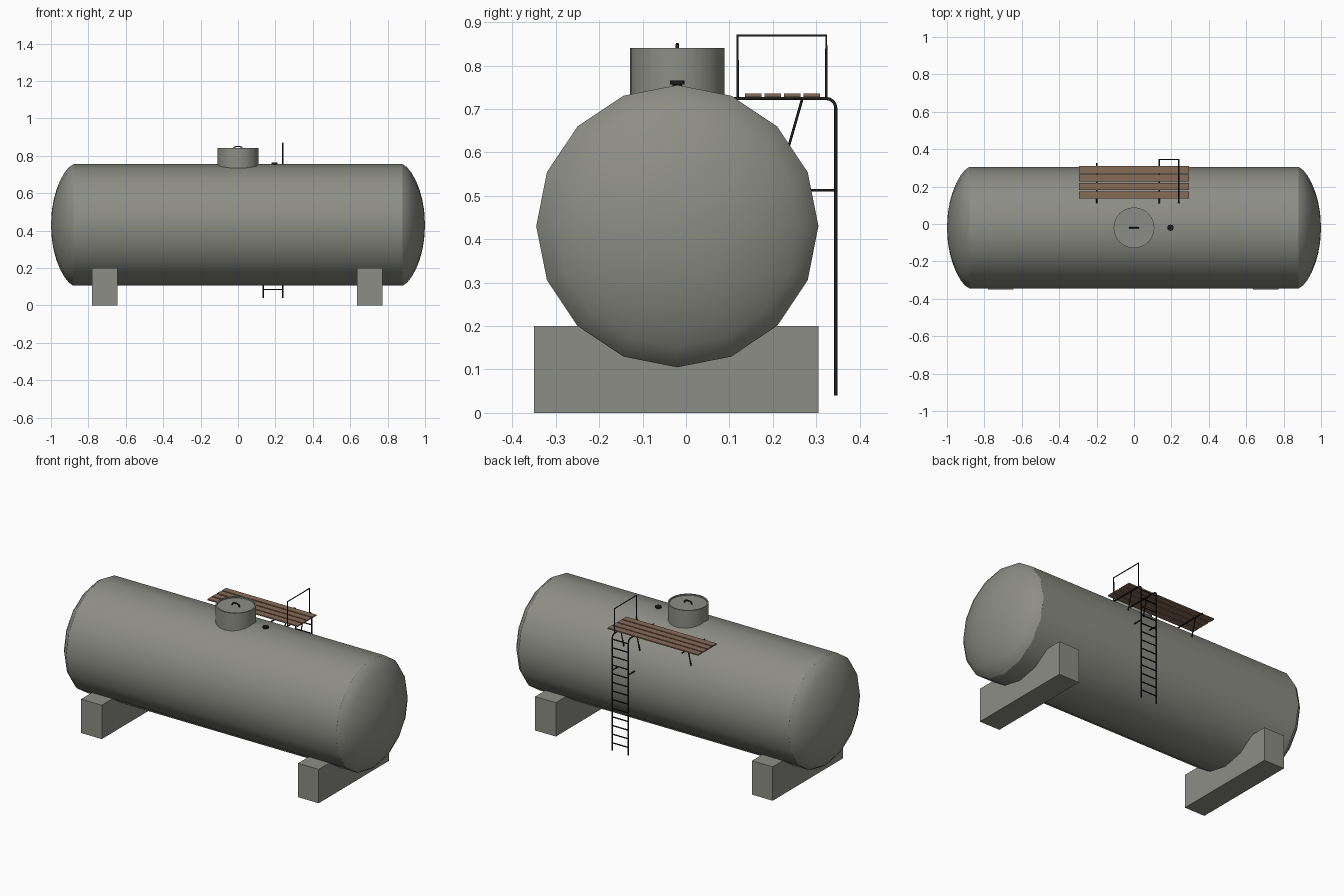
import bpy, bmesh, math

if "Cube" in bpy.data.objects:
    bpy.data.objects.remove(bpy.data.objects["Cube"])

def material(name, rgb):
    m = bpy.data.materials.new(name)
    m.diffuse_color = (*rgb, 1)
    m.use_nodes = True
    m.node_tree.nodes["Principled BSDF"].inputs["Base Color"].default_value = m.diffuse_color
    return m

GREY = material("tank grey", (0.27, 0.27, 0.24))
BLACK = material("dark metal", (0.012, 0.012, 0.012))
WOOD = material("brown wood", (0.24, 0.145, 0.095))
CY, CZ, R = -0.02, 0.43, 0.325     # tank axis and radius

def finish(name, bm, mat, smooth=None):
    bmesh.ops.recalc_face_normals(bm, faces=bm.faces)
    me = bpy.data.meshes.new(name)
    bm.to_mesh(me)
    bm.free()
    ob = bpy.data.objects.new(name, me)
    bpy.context.collection.objects.link(ob)
    me.materials.append(mat)
    if smooth:
        bpy.ops.object.select_all(action='DESELECT')
        ob.select_set(True)
        bpy.context.view_layer.objects.active = ob
        bpy.ops.object.shade_smooth_by_angle(angle=math.radians(smooth))
    return ob

def lathe(name, profile, sides, place, mat, smooth):
    """Rings of (height, radius); radius 0 closes the end with a point."""
    bm = bmesh.new()
    rings = []
    for h, r in profile:
        n = 1 if r == 0 else sides
        rings.append([bm.verts.new(place(h, r, math.tau * i / sides)) for i in range(n)])
    for a, b in zip(rings, rings[1:]):
        for i in range(sides):
            j = (i + 1) % sides
            quad = [a[i % len(a)], a[j % len(a)], b[j % len(b)], b[i % len(b)]]
            bm.faces.new(list(dict.fromkeys(quad)))
    return finish(name, bm, mat, smooth)

def box(name, x0, x1, y0, y1, z0, z1, mat):
    prism(name, [(y0, z0), (y1, z0), (y1, z1), (y0, z1)], x0, x1, mat)

def prism(name, outline, x0, x1, mat):
    bm = bmesh.new()
    f = bm.faces.new([bm.verts.new((x0, y, z)) for y, z in outline])
    g = bmesh.ops.extrude_face_region(bm, geom=[f])["geom"]
    bmesh.ops.translate(bm, vec=(x1 - x0, 0, 0), verts=[v for v in g if isinstance(v, bmesh.types.BMVert)])
    finish(name, bm, mat)

def tubes(name, paths, radius, mat=BLACK):
    """One mesh of round bars along several point paths."""
    cu = bpy.data.curves.new(name, 'CURVE')
    cu.dimensions = '3D'
    cu.bevel_depth, cu.bevel_resolution, cu.use_fill_caps = radius, 1, True
    for pts in paths:
        s = cu.splines.new('POLY')
        s.points.add(len(pts) - 1)
        for p, co in zip(s.points, pts):
            p.co = (*co, 1)
    ob = bpy.data.objects.new(name, cu)
    bpy.context.collection.objects.link(ob)
    cu.materials.append(mat)
    bpy.ops.object.select_all(action='DESELECT')
    ob.select_set(True)
    bpy.context.view_layer.objects.active = ob
    bpy.ops.object.convert(target='MESH')

# Tank with domed ends
dome = [(0.88 + 0.12 * t, R * math.sqrt(1 - t ** 1.45)) for t in (0, .2, .4, .6, .75, .87, .96, 1)]
dome[-1] = (1.0, 0)
profile = [(-x, r) for x, r in reversed(dome)] + dome
lathe("tank", profile, 16,
      lambda h, r, a: (h, CY + r * math.sin(a), CZ + r * math.cos(a)), GREY, 24)

# Concrete saddles, cut to the tank's underside
cut = [(CY + R * math.sin(a), CZ - R * math.cos(a))
       for a in (math.radians(45 - 22.5 * i) for i in range(5))]
outline = [(-0.35, 0), (0.305, 0), (0.305, 0.2)] + cut + [(-0.35, 0.2)]
prism("left_saddle", outline, -0.78, -0.645, GREY)
prism("right_saddle", outline, 0.637, 0.772, GREY)

# Manhole neck with recessed lid, and vent cap
def upright(cx):
    return lambda h, r, a: (cx + r * math.cos(a), CY + r * math.sin(a), h)
lathe("manhole", [(0.7, 0), (0.7, 0.109), (0.84, 0.109), (0.84, 0.101), (0.833, 0.101), (0.833, 0)],
      24, upright(0), GREY, 30)
lathe("vent", [(0.74, 0), (0.74, 0.011), (0.756, 0.011), (0.756, 0.017), (0.765, 0.017), (0.765, 0)],
      12, upright(0.195), BLACK, 30)
tubes("lid_handle", [[(-0.024, CY, 0.832), (-0.02, CY, 0.845), (-0.01, CY, 0.849),
                      (0.01, CY, 0.849), (0.02, CY, 0.845), (0.024, CY, 0.832)]], 0.004)

# Walkway planks
for i in range(4):
    y = 0.136 + 0.045 * i
    box(f"plank_{i + 1}", -0.295, 0.295, y, y + 0.038, 0.728, 0.735, WOOD)

# Ladder rails bend over at the top into the walkway bearers
LX, RX, LY = 0.135, 0.24, 0.345
bend = [(LY - 0.022 + 0.022 * math.cos(a), 0.702 + 0.022 * math.sin(a))
        for a in (math.radians(22.5 * i) for i in range(5))]
tubes("ladder_rails", [[(x, LY, 0.04)] + [(x, y, z) for y, z in bend] + [(x, 0.11, 0.724)]
                       for x in (LX, RX)], 0.0042)
tubes("ladder_rungs", [[(LX, LY, 0.085 + 0.051 * i), (RX, LY, 0.085 + 0.051 * i)]
                       for i in range(13)], 0.0035)
tubes("ladder_standoffs", [[(x, 0.275, 0.513), (x, LY, 0.513)] for x in (LX, RX)], 0.0035)

# Walkway bearer, struts and hand rail
tubes("bearer", [[(-0.2, 0.11, 0.724), (-0.2, 0.325, 0.724)]], 0.0042)
tubes("struts", [[(x, 0.268, 0.724), (x, 0.234, 0.605)] for x in (-0.2, LX, RX)], 0.0035)
tubes("hand_rail", [[(RX, 0.119, 0.724), (RX, 0.119, 0.869), (RX, 0.323, 0.869), (RX, 0.323, 0.724)]], 0.0035)
